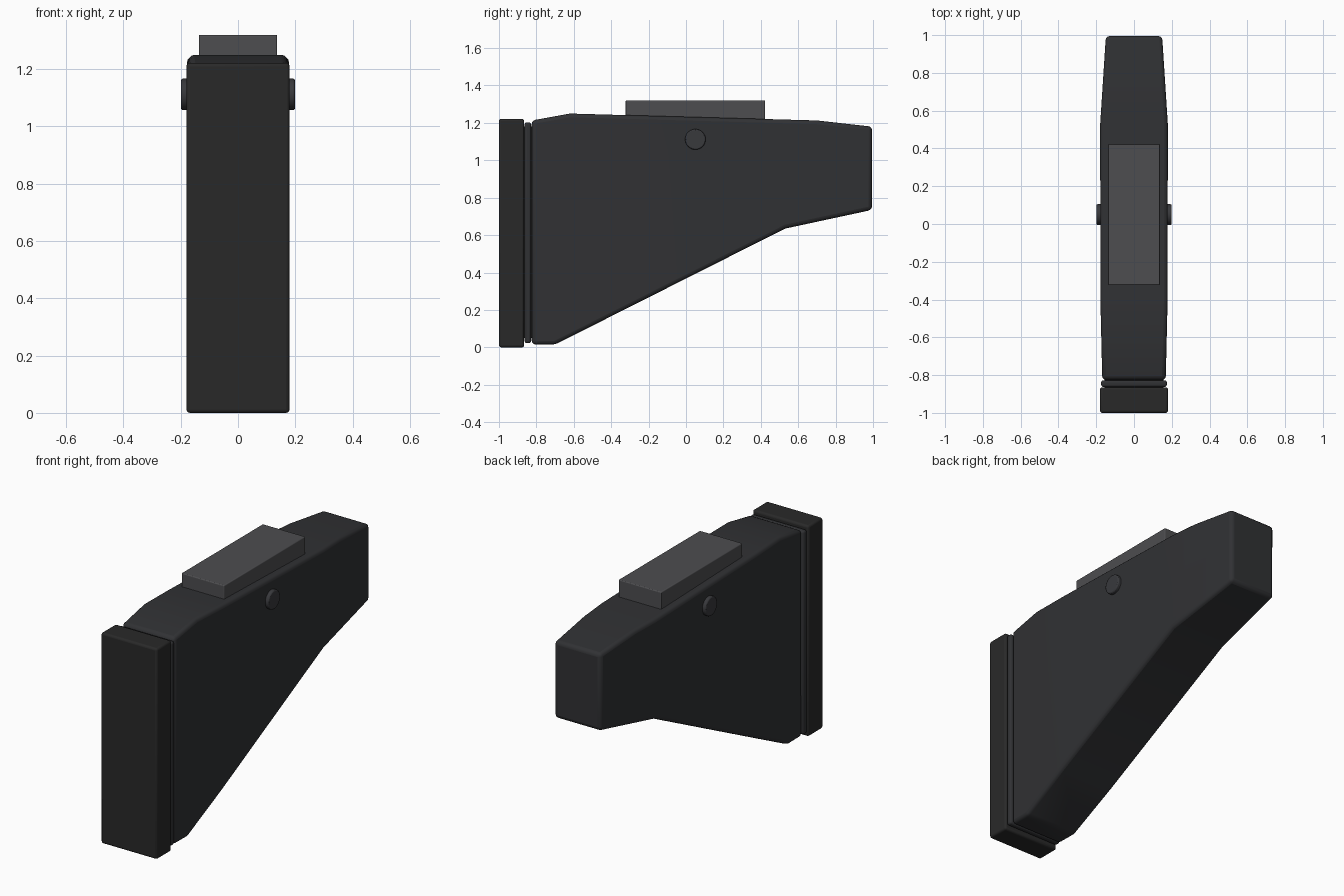
import bpy, bmesh, math
from mathutils import Matrix

if "Cube" in bpy.data.objects:
    bpy.data.objects.remove(bpy.data.objects["Cube"])


def material(name, r, g, b):
    m = bpy.data.materials.new(name)
    m.diffuse_color = (r, g, b, 1)
    m.use_nodes = True
    m.node_tree.nodes["Principled BSDF"].inputs["Base Color"].default_value = m.diffuse_color
    return m


shell = material("dark_polymer", 0.030, 0.031, 0.034)
rubber = material("black_rubber", 0.022, 0.022, 0.022)
pad_grey = material("pad_grey", 0.075, 0.075, 0.080)
steel = material("dark_steel", 0.040, 0.041, 0.046)


def finish(name, bm, mat, bevel, segments=3):
    bmesh.ops.recalc_face_normals(bm, faces=bm.faces)
    mesh = bpy.data.meshes.new(name)
    bm.to_mesh(mesh)
    bm.free()
    mesh.materials.append(mat)
    ob = bpy.data.objects.new(name, mesh)
    bpy.context.collection.objects.link(ob)
    mod = ob.modifiers.new("bevel", 'BEVEL')
    mod.width = bevel
    mod.segments = segments
    mod.limit_method = 'ANGLE'
    mod.angle_limit = math.radians(20)
    bpy.ops.object.select_all(action='DESELECT')
    ob.select_set(True)
    bpy.context.view_layer.objects.active = ob
    bpy.ops.object.shade_smooth_by_angle(angle=math.radians(35))
    return ob


def box(name, half_width, y0, y1, z0, z1, mat, bevel):
    bm = bmesh.new()
    bmesh.ops.create_cube(bm, size=1)
    bmesh.ops.scale(bm, vec=(2 * half_width, y1 - y0, z1 - z0), verts=bm.verts)
    bmesh.ops.translate(bm, vec=(0, (y0 + y1) / 2, (z0 + z1) / 2), verts=bm.verts)
    return finish(name, bm, mat, bevel)


# stock body: side profile (y, z) extruded, then tapered in width along y
profile = [(-0.825, 0.015), (-0.70, 0.015), (0.53, 0.635), (0.995, 0.735),
           (0.995, 1.18), (0.70, 1.213), (-0.62, 1.25), (-0.825, 1.213)]
stations = [(-0.825, 0.168), (-0.40, 0.178), (0.53, 0.179), (0.995, 0.149)]


def width_at(y):
    for (ya, wa), (yb, wb) in zip(stations, stations[1:]):
        if y <= yb + 1e-5:
            return wa + (wb - wa) * (y - ya) / (yb - ya)
    return stations[-1][1]


bm = bmesh.new()
face = bm.faces.new([bm.verts.new((-1, y, z)) for y, z in profile])
ext = bmesh.ops.extrude_face_region(bm, geom=[face])
bmesh.ops.translate(bm, vec=(2, 0, 0),
                    verts=[v for v in ext["geom"] if isinstance(v, bmesh.types.BMVert)])
for y, _ in stations[1:-1]:
    bmesh.ops.bisect_plane(bm, geom=bm.verts[:] + bm.edges[:] + bm.faces[:], dist=1e-4,
                           plane_co=(0, y, 0), plane_no=(0, 1, 0))
for v in bm.verts:
    v.co.x *= width_at(v.co.y)
finish("stock_body", bm, shell, 0.02)

# butt pad and spacer plate
box("butt_pad", 0.18, -1.0, -0.865, 0.0, 1.222, rubber, 0.012)
box("spacer_plate", 0.174, -0.863, -0.828, 0.022, 1.203, shell, 0.012)
box("spacer_core", 0.155, -0.90, -0.78, 0.05, 1.18, rubber, 0.005)

# cheek rest on top
box("cheek_rest", 0.137, -0.323, 0.423, 1.17, 1.32, pad_grey, 0.005)

# round cross pins, one per side
for side, label in ((1, "right"), (-1, "left")):
    bm = bmesh.new()
    bmesh.ops.create_cone(bm, cap_ends=True, segments=32, radius1=0.055, radius2=0.055,
                          depth=0.05,
                          matrix=Matrix.Translation((side * 0.174, 0.05, 1.112))
                          @ Matrix.Rotation(math.pi / 2, 4, 'Y'))
    finish("cross_pin_" + label, bm, steel, 0.006, 2)
